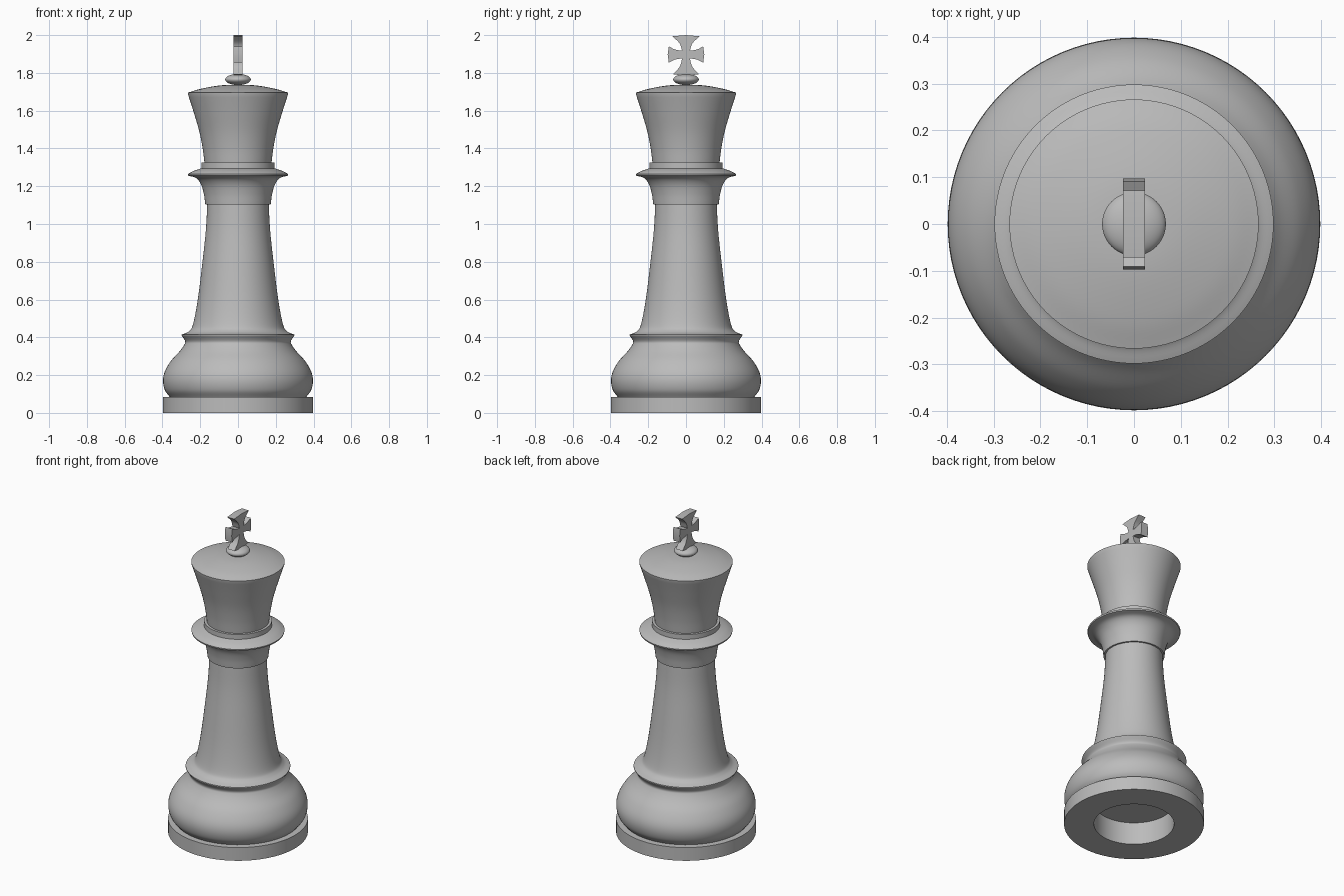
import bpy, bmesh, math
from mathutils import Vector

cube = bpy.data.objects.get("Cube")
if cube:
    bpy.data.objects.remove(cube, do_unlink=True)

grey = bpy.data.materials.new("plain grey")
grey.use_nodes = True
colour = (0.5, 0.5, 0.5, 1)
grey.diffuse_color = colour
grey.node_tree.nodes["Principled BSDF"].inputs["Base Color"].default_value = colour

SEGMENTS = 96


def smooth_path(points, steps=6):
    """Catmull-Rom curve through a few 2D points."""
    pts = [Vector(p) for p in points]
    pts = [2 * pts[0] - pts[1]] + pts + [2 * pts[-1] - pts[-2]]
    path = []
    for a, b, c, d in zip(pts, pts[1:], pts[2:], pts[3:]):
        for i in range(steps):
            t = i / steps
            path.append(0.5 * (2 * b + (c - a) * t + (2 * a - 5 * b + 4 * c - d) * t * t
                               + (3 * b - a - 3 * c + d) * t ** 3))
    return path + [pts[-2]]


def finish(name, bm, angle):
    bmesh.ops.remove_doubles(bm, verts=bm.verts, dist=1e-5)
    bmesh.ops.recalc_face_normals(bm, faces=bm.faces)
    mesh = bpy.data.meshes.new(name)
    bm.to_mesh(mesh)
    bm.free()
    mesh.materials.append(grey)
    obj = bpy.data.objects.new(name, mesh)
    bpy.context.collection.objects.link(obj)
    bpy.ops.object.select_all(action='DESELECT')
    obj.select_set(True)
    bpy.context.view_layer.objects.active = obj
    bpy.ops.object.shade_smooth_by_angle(angle=math.radians(angle))
    return obj


def lathe(name, *sections):
    """Spin smooth sections, joined by sharp corners, into a closed solid."""
    path = [p for s in sections for p in (smooth_path(s) if len(s) > 2 else s)]
    bm = bmesh.new()
    verts = [bm.verts.new((r, 0, z)) for r, z in path]
    edges = [bm.edges.new(pair) for pair in zip(verts, verts[1:])]
    bmesh.ops.spin(bm, geom=verts + edges, cent=(0, 0, 0), axis=(0, 0, 1),
                   angle=math.tau, steps=SEGMENTS, use_merge=True)
    return finish(name, bm, 32)


# Foot with a round recess underneath
lathe("base_disc", [(0, 0.14), (0.228, 0.14)], [(0.228, 0), (0.398, 0)],
      [(0.398, 0.083), (0.36, 0.083)], [(0.36, 0.16), (0, 0.16)])

# Rounded lower bulge, rising to a sharp lip
lathe("base_bulge", [(0, 0.15), (0.24, 0.15)], [(0.24, 0.083), (0.36, 0.083)],
      [(0.36, 0.083), (0.387, 0.12), (0.397, 0.17), (0.387, 0.22), (0.355, 0.275),
       (0.31, 0.325), (0.285, 0.36), (0.28, 0.38), (0.298, 0.41)],
      [(0.298, 0.414), (0, 0.414)])

# Tapered stem flaring out at the foot
lathe("stem", [(0, 0.41), (0.298, 0.41)],
      [(0.298, 0.414), (0.26, 0.432), (0.238, 0.47), (0.213, 0.6), (0.188, 0.8),
       (0.17, 0.97), (0.162, 1.12)],
      [(0.162, 1.12), (0, 1.12)])

# Flared collar below the crown
lathe("collar", [(0, 1.103), (0.173, 1.103)],
      [(0.173, 1.103), (0.181, 1.16), (0.196, 1.21), (0.222, 1.243), (0.263, 1.256)],
      [(0.265, 1.265), (0.235, 1.281), (0.195, 1.295)], [(0.195, 1.295), (0, 1.295)])
lathe("collar_ring", [(0, 1.29), (0.193, 1.29)], [(0.193, 1.325), (0, 1.325)])

# Crown with a shallow domed lid
lathe("crown", [(0, 1.32), (0.177, 1.32)],
      [(0.177, 1.32), (0.187, 1.4), (0.205, 1.49), (0.234, 1.59), (0.265, 1.687)],
      [(0.266, 1.695), (0.2, 1.715), (0.1, 1.733), (0, 1.738)])

# Flattened ball under the cross
lathe("finial_ball", [(0.068 * math.sin(math.pi * i / 12), 1.765 - 0.029 * math.cos(math.pi * i / 12))
                      for i in range(13)])

# Flared cross: each arm is half an outline, mirrored about its own axis
CENTRE, HALF_THICK, WAIST = 1.897, 0.024, 0.02
outline = []
for turn, length, half_width in ((0, 0.094, 0.043), (1, 0.1, 0.072),
                                 (2, 0.094, 0.043), (3, 0.108, 0.068)):
    side = smooth_path([(WAIST, WAIST), (0.5 * (WAIST + length), WAIST + 0.28 * (half_width - WAIST)),
                        (length - 0.003, half_width)], 5)
    arm = [(u, -v) for u, v in side] + [(length + 0.003, 0)] + [(u, v) for u, v in reversed(side)]
    c, s = ((1, 0), (0, 1), (-1, 0), (0, -1))[turn]
    outline += [(u * c - v * s, u * s + v * c) for u, v in arm]

bm = bmesh.new()
face = bm.faces.new([bm.verts.new((-HALF_THICK, y, CENTRE + z)) for y, z in outline])
bmesh.ops.remove_doubles(bm, verts=bm.verts, dist=1e-5)
extruded = bmesh.ops.extrude_face_region(bm, geom=bm.faces[:], use_keep_orig=True)
bmesh.ops.translate(bm, vec=(2 * HALF_THICK, 0, 0),
                    verts=[g for g in extruded["geom"] if isinstance(g, bmesh.types.BMVert)])
finish("cross", bm, 30)
